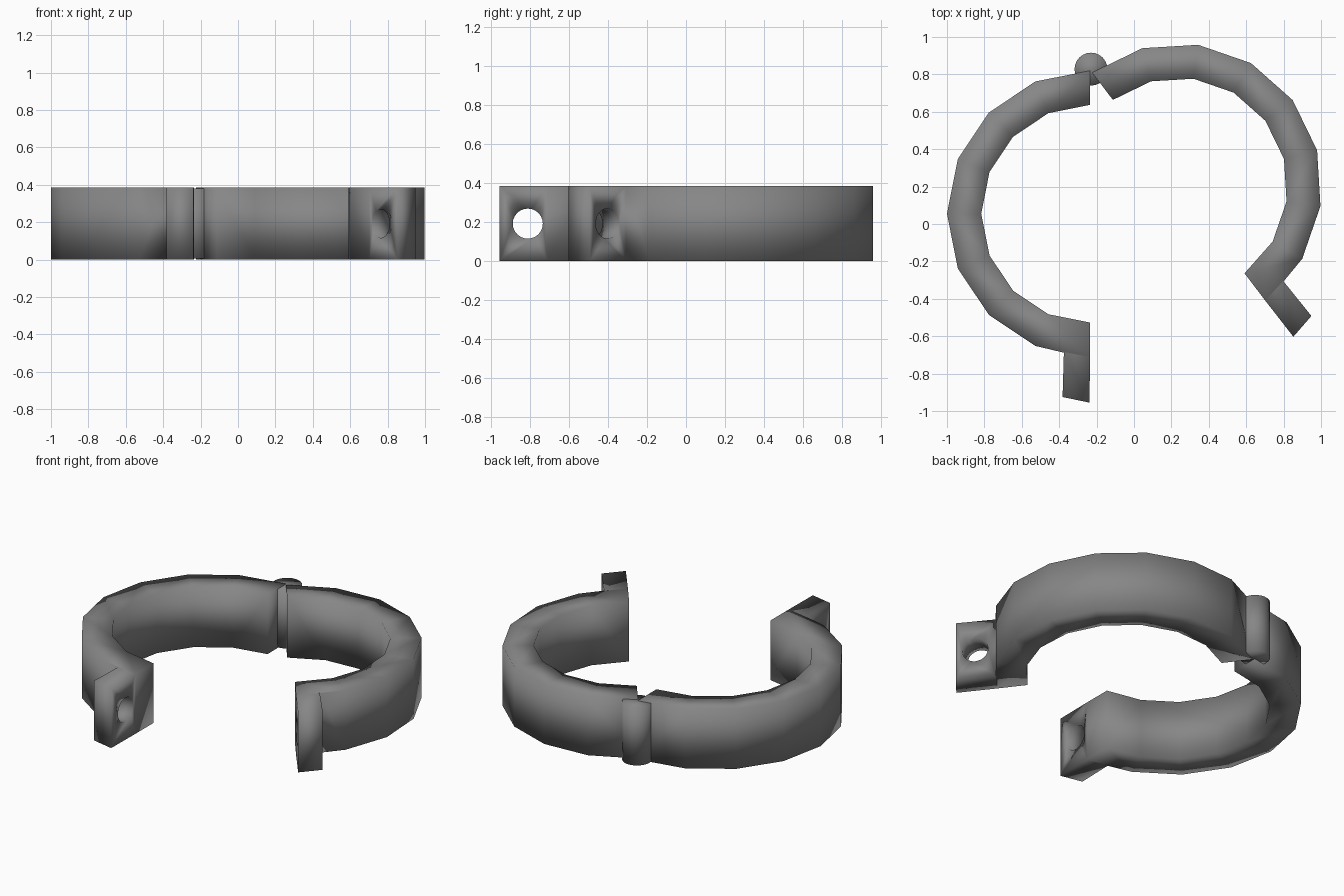
import bpy, bmesh, math
from mathutils import Matrix, Vector

if "Cube" in bpy.data.objects:
    bpy.data.objects.remove(bpy.data.objects["Cube"])

H = 0.385                 # ring height
R_OUT, R_IN = 0.765, 0.582
STEP = math.pi / 8

dark = bpy.data.materials.new("dark_grey")
dark.diffuse_color = (0.24, 0.24, 0.24, 1)
dark.use_nodes = True
dark.node_tree.nodes["Principled BSDF"].inputs["Base Color"].default_value = dark.diffuse_color


def finish(bm, name):
    bmesh.ops.recalc_face_normals(bm, faces=bm.faces)
    for f in bm.faces:
        f.smooth = True
    me = bpy.data.meshes.new(name)
    bm.to_mesh(me)
    bm.free()
    me.materials.append(dark)
    ob = bpy.data.objects.new(name, me)
    bpy.context.collection.objects.link(ob)
    return ob


def cylinder(name, r, depth, matrix, seg=24):
    bm = bmesh.new()
    bmesh.ops.create_cone(bm, cap_ends=True, segments=seg, radius1=r, radius2=r,
                          depth=depth, matrix=matrix)
    return finish(bm, name)


def half_ring(name, side, center, angle):
    """Half ring with a drilled flange; side -1 bulges left, +1 right."""
    place = Matrix.Translation((*center, 0)) @ Matrix.Rotation(angle, 4, 'Z')
    bm = bmesh.new()

    def vert(x, y):
        return bm.verts.new(place @ Vector((side * x, y, 0)))

    outer = [vert(R_OUT * math.sin(i * STEP), R_OUT * math.cos(i * STEP)) for i in range(8)]
    inner = [vert(R_IN * math.sin(i * STEP), R_IN * math.cos(i * STEP)) for i in range(9)]
    for i in range(7):
        bm.faces.new((outer[i], outer[i + 1], inner[i + 1], inner[i]))
    # flange profile, joined to the last ring segment
    root_out, root_in = vert(0.140, -0.743), vert(0, -0.765)
    tip_out, tip_in = vert(0.147, -0.980), vert(0.003, -1.010)
    bm.faces.new((outer[7], root_out, root_in, inner[8], inner[7]))
    bm.faces.new((root_out, tip_out, tip_in, root_in))
    ext = bmesh.ops.extrude_face_region(bm, geom=bm.faces[:])
    bmesh.ops.translate(bm, vec=(0, 0, H),
                        verts=[g for g in ext['geom'] if isinstance(g, bmesh.types.BMVert)])
    ob = finish(bm, name)

    # bolt hole through the flange
    m = place @ Matrix.Translation((side * 0.07, -0.865, H / 2)) @ Matrix.Rotation(math.pi / 2, 4, 'Y')
    cutter = cylinder("hole_cutter", 0.077, 0.4, m)
    cutter.hide_render = True
    mod = ob.modifiers.new("bolt_hole", 'BOOLEAN')
    mod.operation, mod.solver, mod.object = 'DIFFERENCE', 'EXACT', cutter
    bpy.context.view_layer.objects.active = ob
    bpy.ops.object.modifier_apply(modifier=mod.name)
    bpy.data.objects.remove(cutter)
    for p in ob.data.polygons:
        p.use_smooth = True
    return ob


# fixed half and swung-open half
half_ring("left_clamp_half", -1, (-0.235, 0.055), 0)
half_ring("right_clamp_half", 1, (0.239, 0.200), math.radians(37.2))

# hinge pin
cylinder("hinge_pin", 0.088, H - 0.01, Matrix.Translation((-0.23, 0.828, H / 2)))
